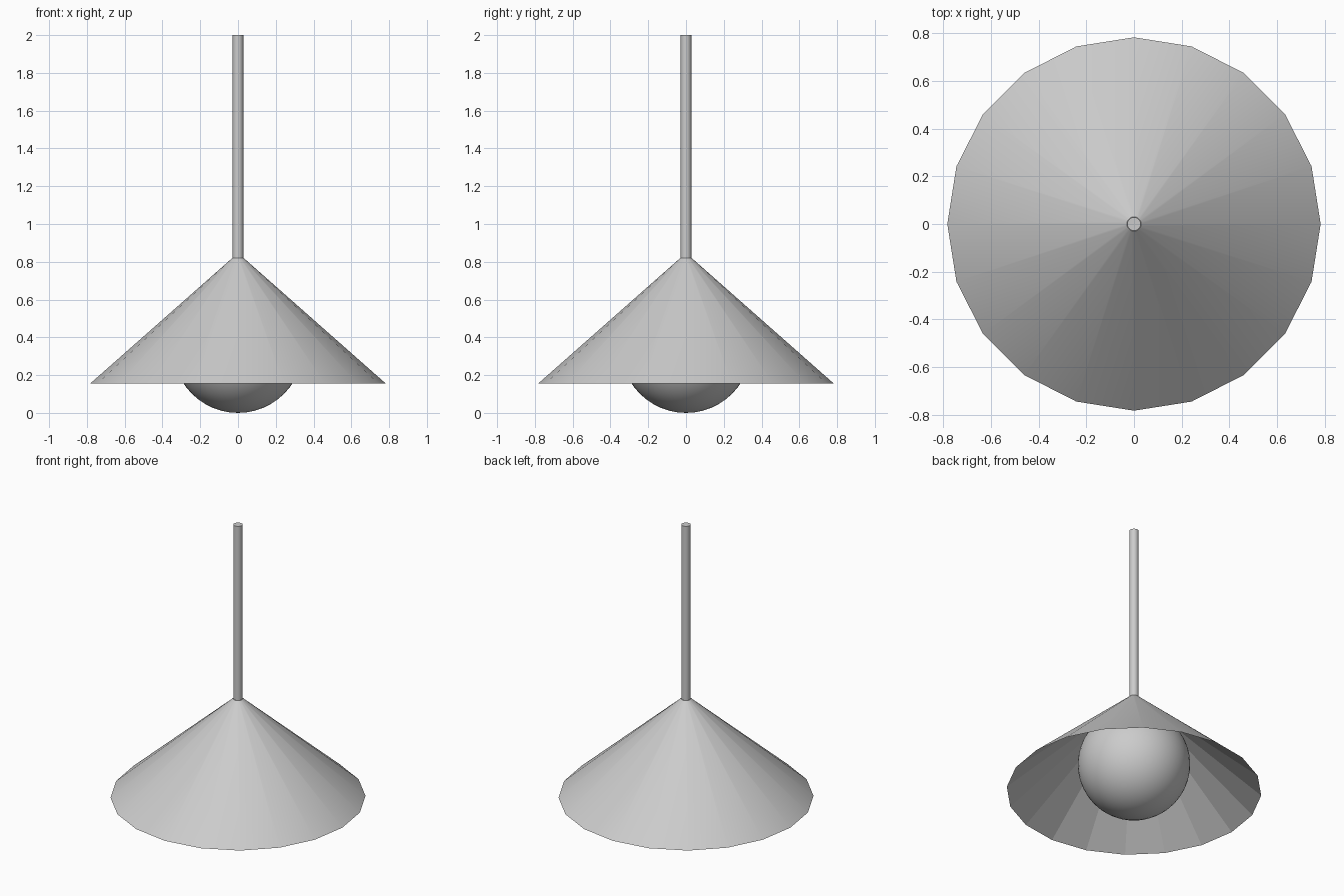
import bpy, bmesh, math

if "Cube" in bpy.data.objects:
    bpy.data.objects.remove(bpy.data.objects["Cube"])

SIDES = 20


def ring(bm, radius, z):
    """Ring of vertices with one vertex on each axis."""
    step = math.tau / SIDES
    return [bm.verts.new((radius * math.cos(i * step), radius * math.sin(i * step), z))
            for i in range(SIDES)]


def band(bm, upper, lower, smooth):
    for i in range(SIDES):
        j = (i + 1) % SIDES
        face = bm.faces.new((upper[i], lower[i], lower[j], upper[j]))
        face.smooth = smooth


# Conical shade: smooth outside, faceted inside, knife-edge rim
bm = bmesh.new()
top = ring(bm, 0.03, 0.82)
rim = ring(bm, 0.783, 0.155)
inner = ring(bm, 0.03, 0.81)
band(bm, top, rim, True)
band(bm, rim, inner, False)
bm.faces.new(top)
bm.faces.new(inner[::-1])
for edge in bm.edges:
    if not all(f.smooth for f in edge.link_faces):
        edge.smooth = False
mesh = bpy.data.meshes.new("shade")
bm.to_mesh(mesh)
bm.free()
shade = bpy.data.objects.new("shade", mesh)
bpy.context.collection.objects.link(shade)

# Hanging rod
bpy.ops.mesh.primitive_cylinder_add(vertices=32, radius=0.028, depth=1.19,
                                    location=(0, 0, 1.405))
bpy.context.object.name = "rod"
bpy.ops.object.shade_smooth_by_angle()

# Round bulb
bpy.ops.mesh.primitive_uv_sphere_add(segments=48, ring_count=24, radius=0.345,
                                     location=(0, 0, 0.345))
bpy.context.object.name = "bulb"
bpy.ops.object.shade_smooth()
